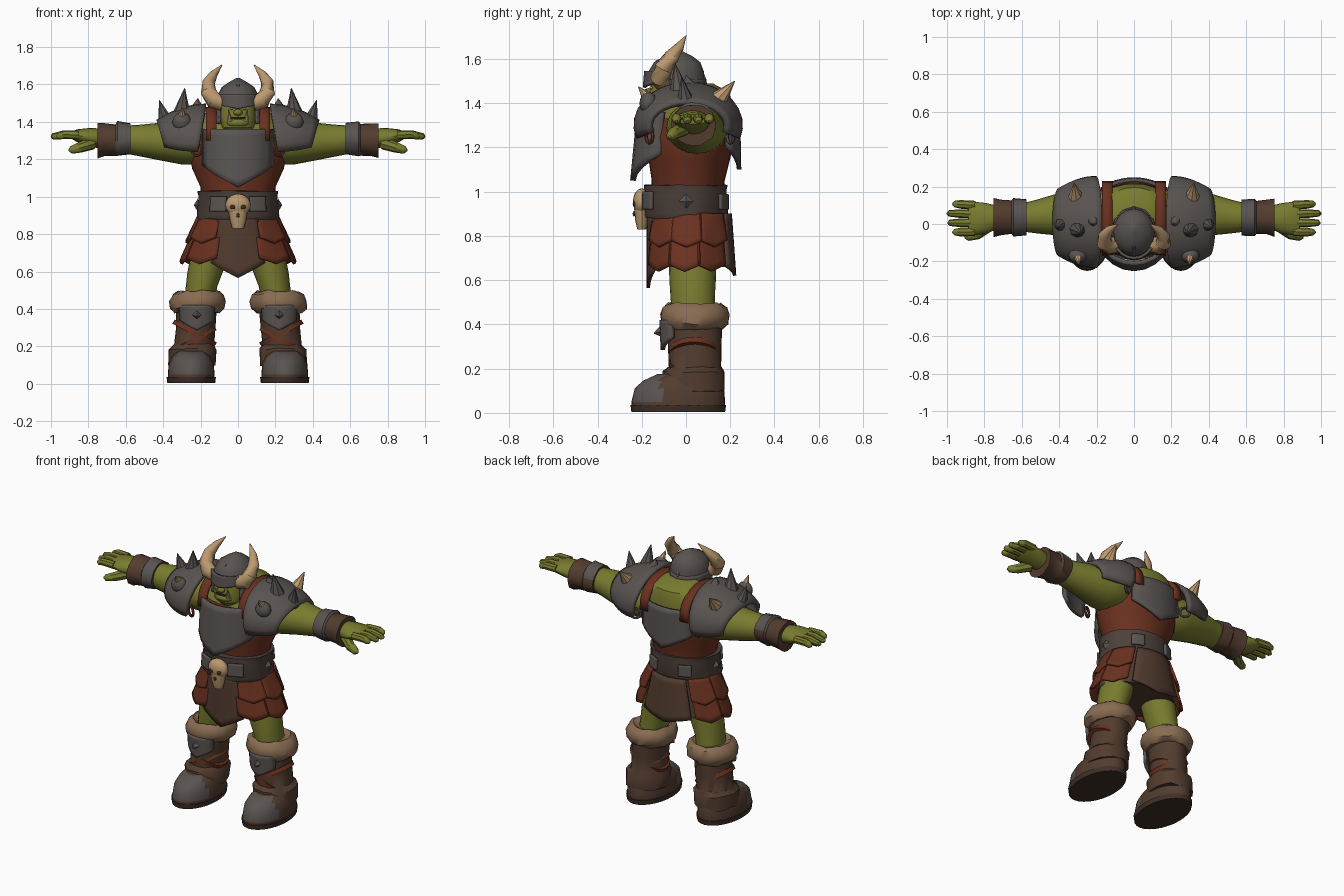
import bpy, bmesh, math, random
from mathutils import Vector

random.seed(4)
if "Cube" in bpy.data.objects:
    bpy.data.objects.remove(bpy.data.objects["Cube"])


def colour(name, r, g, b):
    mat = bpy.data.materials.new(name)
    mat.use_nodes = True
    mat.diffuse_color = (r, g, b, 1)
    shader = mat.node_tree.nodes["Principled BSDF"]
    shader.inputs["Base Color"].default_value = (r, g, b, 1)
    shader.inputs["Roughness"].default_value = .8
    return mat


skin = colour("green skin", .19, .2, .028)
iron = colour("dark iron", .1, .088, .083)
leather = colour("red leather", .145, .031, .014)
brown = colour("brown leather", .085, .045, .028)
dark = colour("dark sole", .05, .028, .02)
bone = colour("bone", .5, .32, .16)
fur = colour("fur", .25, .15, .085)
belt_brown = colour("belt leather", .075, .052, .043)


def finish(name, bm, mats, rule=None, angle=40):
    bmesh.ops.recalc_face_normals(bm, faces=bm.faces)
    if rule:
        for face in bm.faces:
            face.material_index = int(rule(face.calc_center_median()))
    mesh = bpy.data.meshes.new(name)
    bm.to_mesh(mesh)
    bm.free()
    obj = bpy.data.objects.new(name, mesh)
    bpy.context.collection.objects.link(obj)
    for mat in mats:
        mesh.materials.append(mat)
    bpy.ops.object.select_all(action='DESELECT')
    obj.select_set(True)
    bpy.context.view_layer.objects.active = obj
    bpy.ops.object.shade_smooth_by_angle(angle=math.radians(angle))
    return obj


def loft(name, mats, rings, axis=None, n=20, jitter=0, rule=None):
    """Rings are (x, y, z, radius a, radius b); no axis means follow the path."""
    bm = bmesh.new()
    mats = mats if isinstance(mats, list) else [mats]
    centres = [Vector(r[:3]) for r in rings]
    loops = []
    for i, ring in enumerate(rings):
        tangent = centres[min(i + 1, len(rings) - 1)] - centres[max(i - 1, 0)]
        turn = tangent.to_track_quat('Z', 'Y')
        loop = []
        for k in range(n):
            t = math.tau * k / n
            grow = 1 + random.uniform(-jitter, jitter)
            p, q = ring[3] * math.cos(t) * grow, ring[-1] * math.sin(t) * grow
            if axis == 'x':
                offset = Vector((0, p, q))
            elif axis == 'z':
                offset = Vector((p, q, random.uniform(-jitter, jitter) * .2))
            else:
                offset = turn @ Vector((p, q, 0))
            loop.append(bm.verts.new(centres[i] + offset))
        loops.append(loop)
    for low, high in zip(loops, loops[1:]):
        for k in range(n):
            j = (k + 1) % n
            bm.faces.new((low[k], low[j], high[j], high[k]))
    bm.faces.new(loops[0])
    bm.faces.new(loops[-1])
    return finish(name, bm, mats, rule)


def sheet(name, mat, shape, nu=8, nv=8, thick=.015):
    """A thick curved plate from a function of u and v."""
    bm = bmesh.new()
    grid = [[bm.verts.new(shape(i / nu, j / nv)) for j in range(nv + 1)] for i in range(nu + 1)]
    for i in range(nu):
        for j in range(nv):
            bm.faces.new((grid[i][j], grid[i + 1][j], grid[i + 1][j + 1], grid[i][j + 1]))
    obj = finish(name, bm, [mat])
    solid = obj.modifiers.new("thickness", 'SOLIDIFY')
    solid.thickness, solid.offset = thick, 0
    return obj


def wrap(name, mat, centre, top, bottom, start, end, tip=0, thick=.015):
    """Panel round an upright axis; top and bottom are (rx, ry, z), angles from the front."""
    def shape(u, v):
        t = math.radians(start + (end - start) * u)
        rx, ry, z = (a + (b - a) * v for a, b in zip(top, bottom))
        z -= tip * v * (1 - abs(2 * u - 1))
        return Vector((centre[0] + rx * math.sin(t), centre[1] - ry * math.cos(t), z))
    return sheet(name, mat, shape, thick=thick)


def ball(name, mat, centre, size):
    bm = bmesh.new()
    bmesh.ops.create_uvsphere(bm, u_segments=16, v_segments=10, radius=1)
    for vert in bm.verts:
        vert.co = Vector(centre) + vert.co * Vector(size)
    return finish(name, bm, [mat])


def spike(name, mat, base, tip, radius, n=8):
    return loft(name, mat, [(*base, radius), (*tip, .002)], n=n)


# Torso, belt and skirt
loft("leather_torso", leather, [(0, .01, .92, .195, .165), (0, .01, 1.05, .2, .165), (0, .015, 1.15, .245, .185),
     (0, .02, 1.25, .265, .2), (0, .03, 1.33, .24, .19)], 'z', 28)
loft("upper_back", skin, [(0, .03, 1.28, .25, .175), (0, .05, 1.38, .24, .165), (0, .07, 1.45, .17, .125),
     (0, .04, 1.49, .09, .08)], 'z', 28)
loft("belt", belt_brown, [(0, 0, .88, .215, .185), (0, 0, .9, .222, .192), (0, 0, 1, .212, .185),
     (0, 0, 1.03, .218, .19)], 'z', 28, jitter=.02)
loft("underskirt", brown, [(0, .02, .66, .26, .17), (0, .02, .9, .2, .165)], 'z', 24)
wrap("front_cloth", brown, (0, .01), (.2, .18, .9), (.28, .18, .645), -31, 31, tip=.08)
wrap("back_cloth", brown, (0, .02), (.2, .18, .9), (.29, .2, .66), 145, 215, tip=.04)
wrap("chest_plate", iron, (0, -.02), (.2, .19, 1.36), (.2, .22, 1.17), -65, 65, tip=.12, thick=.025)
wrap("back_plate", iron, (0, .03), (.25, .205, 1.36), (.26, .21, 1.2), 138, 222, tip=.1, thick=.02)

# Belt skull
ball("skull_cranium", bone, (0, -.2, .955), (.067, .04, .06))
loft("skull_jaw", bone, [(0, -.2, .83, .03, .02), (0, -.2, .87, .042, .03), (0, -.2, .93, .052, .035)], 'z', 12)
ball("skull_nose", dark, (0, -.235, .9), (.009, .006, .012))

# Head and helmet
loft("head", skin, [(0, -.08, 1.34, .055, .06), (0, -.085, 1.37, .088, .085), (0, -.075, 1.43, .1, .097),
     (0, -.06, 1.52, .09, .09)], 'z', 20)
loft("neck", skin, [(0, .02, 1.33, .12, .12), (0, -.02, 1.46, .085, .09)], 'z')
loft("helmet_dome", iron, [(0, -.045, 1.49, .112, .13), (0, -.045, 1.54, .11, .127), (0, -.04, 1.585, .088, .105),
     (0, -.035, 1.61, .052, .068), (0, -.03, 1.635, .008, .015)], 'z', 16)
wrap("helmet_guard", iron, (0, -.045), (.112, .13, 1.51), (.118, .14, 1.39), 58, 302)
wrap("helmet_brow", iron, (0, -.05), (.115, .132, 1.545), (.118, .138, 1.495), -70, 70, tip=.025)
loft("helmet_crest", iron, [(0, -.18, 1.5, .012), (0, -.13, 1.585, .012), (0, -.04, 1.625, .012),
     (0, .045, 1.585, .012), (0, .085, 1.5, .012)], n=6)
ball("nose", skin, (0, -.17, 1.45), (.024, .022, .018))
ball("lower_lip", skin, (0, -.15, 1.395), (.06, .03, .024))
wrap("mouth", dark, (0, -.08), (.096, .096, 1.425), (.096, .096, 1.415), -32, 32, thick=.009)


def side_parts(s, side):
    def name(part):
        return side + "_" + part

    def flip(*p):
        return (s * p[0], *p[1:])

    # Face details and horns
    spike(name("tusk"), bone, flip(.043, -.16, 1.405), flip(.052, -.18, 1.465), .014)
    ball(name("eye"), bone, flip(.035, -.158, 1.47), (.01, .008, .006))
    loft(name("horn"), bone, [flip(.085, -.11, 1.5, .042), flip(.13, -.115, 1.515, .046), flip(.158, -.1, 1.56, .042),
         flip(.157, -.065, 1.61, .034), flip(.13, -.03, 1.655, .022), flip(.085, 0, 1.705, .002)], n=14)
    ball(name("skull_socket"), dark, flip(.027, -.233, .945), (.015, .008, .012))

    # Arm and hand
    loft(name("arm"), skin, [flip(.1, .05, 1.32, .1), flip(.2, .05, 1.29, .14, .12), flip(.3, .05, 1.29, .138, .118),
         flip(.42, .05, 1.295, .11, .1), flip(.52, .04, 1.3, .09, .085), flip(.6, .035, 1.305, .075),
         flip(.74, .035, 1.315, .06, .05)], 'x')
    loft(name("bracer"), [brown, iron], [flip(.575, .035, 1.31, .094, .084), flip(.645, .035, 1.31, .1, .094),
         flip(.655, .035, 1.305, .09, .084), flip(.71, .035, 1.305, .092, .086), flip(.75, .035, 1.3, .102, .092)],
         'x', 20, jitter=.04, rule=lambda c: abs(c.x) < .65 and (c.z > 1.34 or c.y < 0))
    loft(name("palm"), skin, [flip(.73, .035, 1.31, .062, .054), flip(.79, .03, 1.318, .082, .05),
         flip(.86, .03, 1.326, .09, .034), flip(.885, .03, 1.328, .084, .022)], 'x', 16)
    for k, reach in enumerate((.97, 1, .995, .97)):
        y = .1 - k * .047
        loft(name("finger_" + str(k)), skin, [flip(.85, y, 1.33, .024), flip(.93, y * 1.05, 1.332, .023),
             flip(reach - .01, y * 1.07, 1.322, .017), flip(reach, y * 1.07, 1.318, .006)], n=8)
    loft(name("thumb"), skin, [flip(.78, -.01, 1.285, .034), flip(.84, -.055, 1.265, .029),
         flip(.89, -.07, 1.25, .021), flip(.905, -.073, 1.248, .006)], n=8)

    # Shoulder armour with spikes, strap and rings
    def pad(u, v):
        t = math.radians(-18 + 216 * v)
        x = .3 + (u - .5) * .26 * (.75 + .25 * math.sin(t))
        bend = u * u
        return Vector((s * x, .01 - (.235 - .065 * bend) * math.cos(t), 1.3 + (.185 - .085 * bend) * math.sin(t)))
    sheet(name("shoulder_pad"), iron, pad, 8, 16, .025)
    for k, (base, tip) in enumerate([((.3, -.03, 1.45), (.285, -.05, 1.58)), ((.385, .0, 1.395), (.42, -.02, 1.515)),
                                     ((.22, .02, 1.46), (.215, .0, 1.525)), ((.31, .14, 1.41), (.32, .22, 1.5))]):
        spike(name("pad_spike_" + str(k)), bone if k == 3 else iron, flip(*base), flip(*tip), .046)
    ball(name("pad_boss"), iron, flip(.3, -.17, 1.4), (.05, .04, .05))
    spike(name("boss_spike"), bone, flip(.3, -.17, 1.42), flip(.295, -.215, 1.475), .03)

    def strap(u, v):
        t = math.pi * v
        return Vector((s * (.115 + .055 * u), .03 - .19 * math.cos(t), 1.3 + .17 * math.sin(t) ** .7))
    sheet(name("shoulder_strap"), leather, strap, 2, 14, .02)
    for part, y, mat in (("front_ring", -.165, leather), ("back_ring", .2, iron)):
        bpy.ops.mesh.primitive_torus_add(location=flip(.22, y, 1.25), rotation=(math.pi / 2, 0, s * .5),
                                         major_radius=.03, minor_radius=.008, major_segments=16, minor_segments=6)
        bpy.context.object.name = name(part)
        bpy.context.object.data.materials.append(mat)

    # Belt plates and layered hip panels
    wrap(name("belt_plate"), iron, (0, 0), (.225, .198, 1), (.23, .2, .92), s * 16, s * 40)
    wrap(name("rear_belt_plate"), iron, (0, 0), (.225, .198, .99), (.23, .2, .92), s * 140, s * 160)
    spike(name("belt_stud"), iron, flip(.215, 0, .955), flip(.235, 0, .955), .035, 4)
    for k, mid in enumerate((43, 82, 120)):
        wrap(name("long_panel_" + str(k)), leather, (0, .02), (.2, .175, .9), (.305, .2, .67),
             s * (mid - 21), s * (mid + 21), tip=.03)
        wrap(name("short_panel_" + str(k)), leather, (0, .02), (.21, .18, .9), (.275, .205, .78),
             s * (mid - 17), s * (mid + 23), tip=.03)

    # Leg and boot
    loft(name("leg"), skin, [flip(.14, .03, .74, .1, .11), flip(.175, .03, .6, .095, .105),
         flip(.195, .03, .52, .084, .1), flip(.21, .04, .4, .08, .1)], 'z')
    loft(name("fur_cuff"), fur, [flip(.22, .04, .38, .122, .125), flip(.219, .04, .405, .147, .148),
         flip(.216, .04, .44, .152, .155), flip(.213, .04, .475, .138, .145), flip(.21, .04, .495, .11, .12),
         flip(.21, .04, .48, .08, .1)], 'z', 26, jitter=.03)
    loft(name("boot_shaft"), brown, [flip(.245, .035, .1, .125, .14), flip(.24, .035, .185, .128, .142),
         flip(.235, .04, .21, .105, .118), flip(.225, .04, .3, .105, .12), flip(.22, .04, .4, .108, .122)],
         'z', 22, jitter=.03)
    loft(name("boot_foot"), [brown, iron], [flip(.25, -.035, .02, .125, .21), flip(.25, -.035, .05, .125, .212),
         flip(.25, -.03, .11, .12, .202), flip(.25, -.02, .145, .105, .175), flip(.25, 0, .175, .08, .13)],
         'z', 36, rule=lambda c: c.y < -.115 and c.z > .05)
    loft(name("boot_sole"), dark, [flip(.25, -.035, .005, .128, .212), flip(.25, -.035, .035, .132, .216)], 'z', 28)
    for k, lean in enumerate((.012, -.012)):
        z = .225 + k * .035
        loft(name("boot_strap_" + str(k)), leather, [flip(.232 - lean / 2, .035, z, .115, .128),
             flip(.232 + lean / 2, .035, z + .022, .115, .128)], n=20)
    wrap(name("shin_plate"), iron, flip(.22, .04), (.12, .15, .42), (.115, .145, .34), -48, 48, tip=.055, thick=.02)
    spike(name("shin_spike"), iron, flip(.22, -.1, .37), flip(.22, -.145, .36), .035, 4)


for sign, label in ((1, "left"), (-1, "right")):
    side_parts(sign, label)
